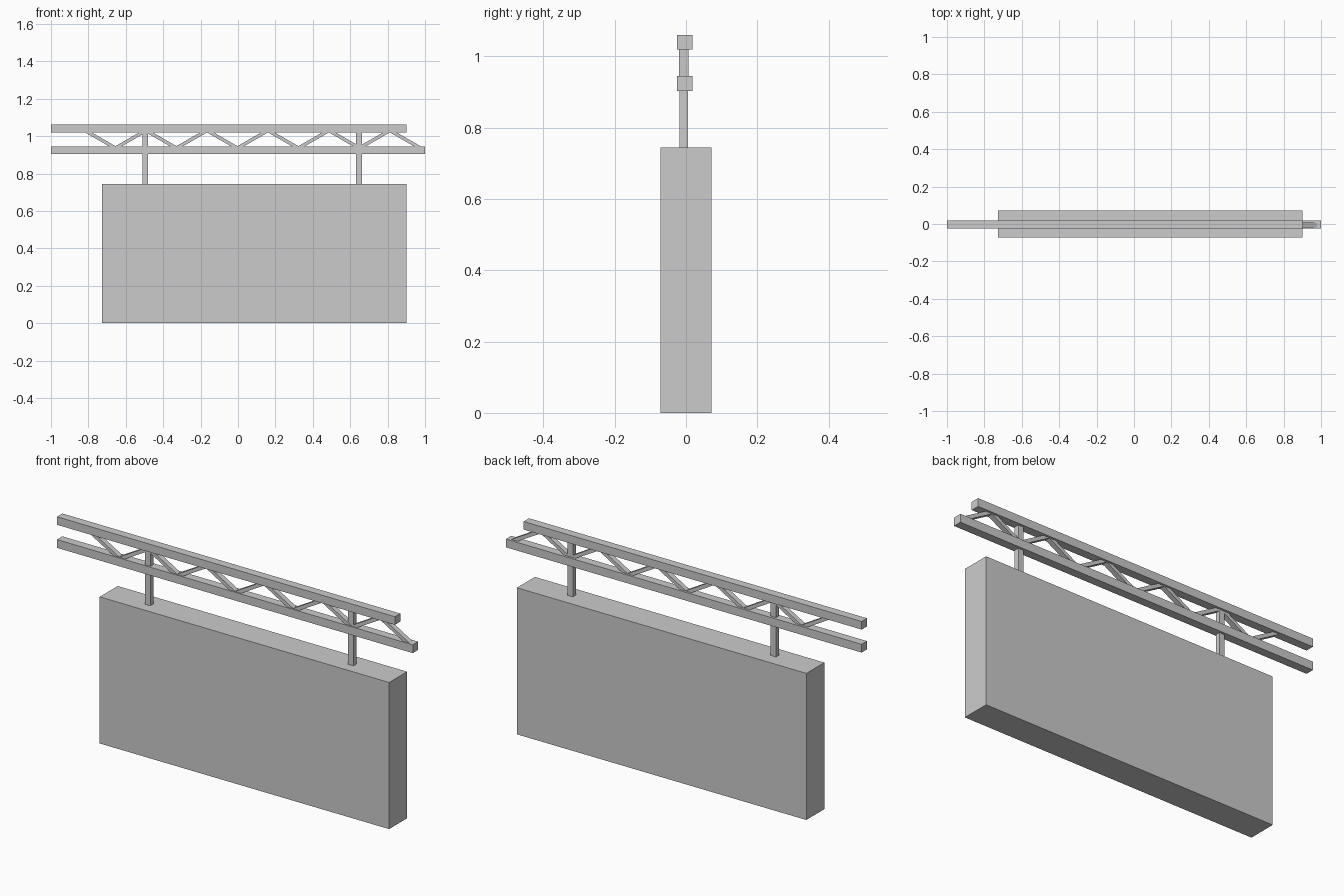
import bpy, bmesh, math
from mathutils import Matrix, Vector

if "Cube" in bpy.data.objects:
    bpy.data.objects.remove(bpy.data.objects["Cube"])


def box(name, x, y, z, tilt=0.0):
    """Box from (min, max) ranges, optionally tilted about y through its centre."""
    lo, hi = Vector((x[0], y[0], z[0])), Vector((x[1], y[1], z[1]))
    bm = bmesh.new()
    bmesh.ops.create_cube(bm, size=1, matrix=Matrix.Diagonal((hi - lo).to_4d()))
    mesh = bpy.data.meshes.new(name)
    bm.to_mesh(mesh)
    bm.free()
    obj = bpy.data.objects.new(name, mesh)
    obj.location = (lo + hi) / 2
    obj.rotation_euler.y = tilt
    bpy.context.collection.objects.link(obj)
    return obj


# Sign panel
box("sign_panel", (-0.727, 0.9), (-0.072, 0.072), (0, 0.745))

# Truss chords
CHORD_Y = (-0.025, 0.018)
box("lower_chord", (-1, 1), CHORD_Y, (0.903, 0.945))
box("upper_chord", (-1, 0.9), CHORD_Y, (1.02, 1.061))

# Hanger posts
for side, x in (("left", -0.495), ("right", 0.647)):
    box(f"{side}_hanger_post", (x - 0.015, x + 0.015), (-0.018, 0.006), (0.744, 1.021))

# Zigzag diagonals between the chords
PITCH, FIRST_X = 0.163, -0.818
BOTTOM, TOP = 0.936, 1.03
length = math.hypot(PITCH, TOP - BOTTOM)
angle = math.atan2(TOP - BOTTOM, PITCH)
mid_z = (BOTTOM + TOP) / 2
for i in range(11):
    cx = FIRST_X + (i + 0.5) * PITCH
    box(f"diagonal_{i + 1}", (cx - length / 2, cx + length / 2), (-0.019, 0.007),
        (mid_z - 0.009, mid_z + 0.009), angle if i % 2 == 0 else -angle)
